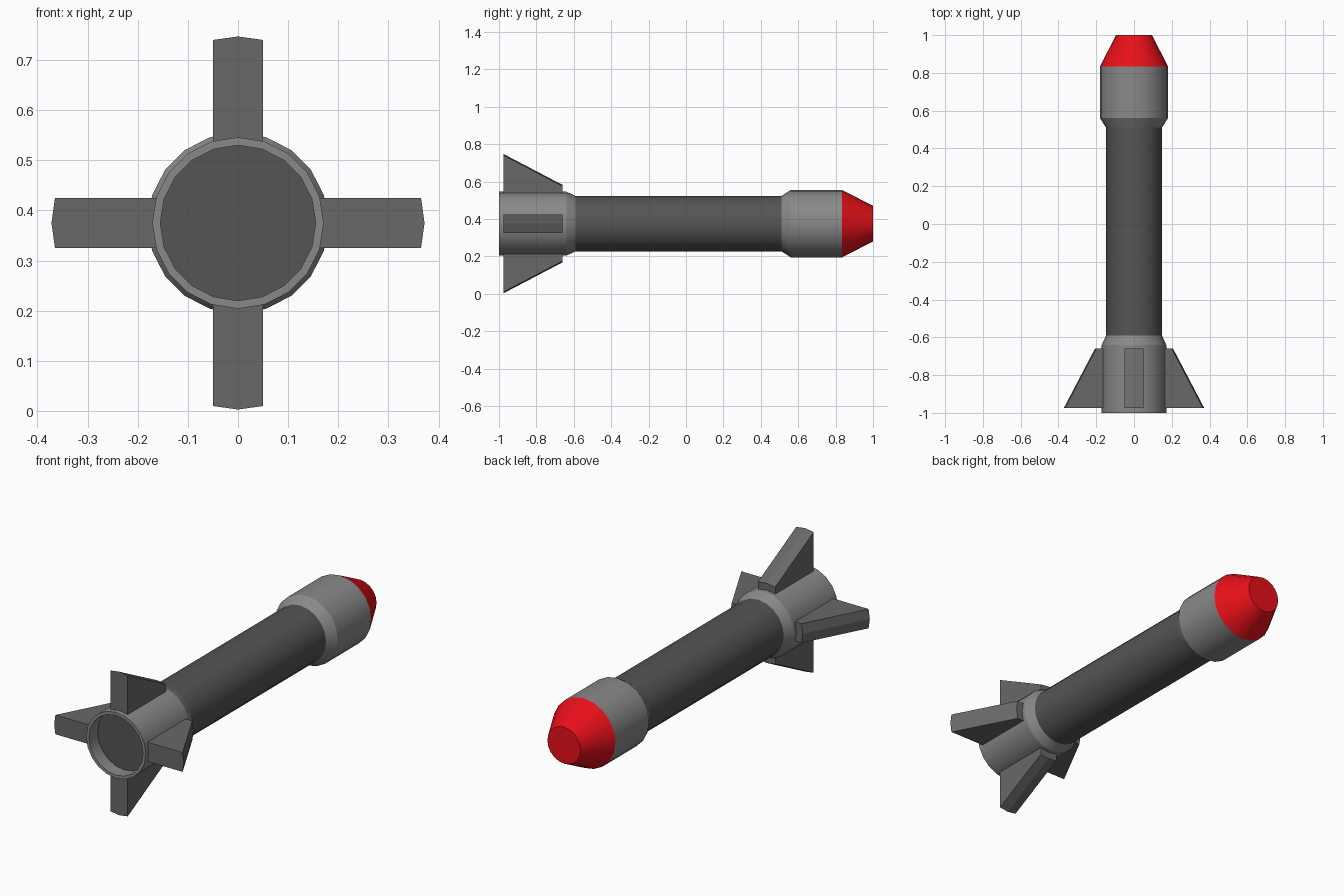
import bpy, bmesh, math

if "Cube" in bpy.data.objects:
    bpy.data.objects.remove(bpy.data.objects["Cube"])

ZC = 0.375      # height of the long axis
SIDES = 20


def material(name, rgb):
    m = bpy.data.materials.new(name)
    m.diffuse_color = (*rgb, 1)
    m.use_nodes = True
    m.node_tree.nodes["Principled BSDF"].inputs["Base Color"].default_value = m.diffuse_color
    return m


dark = material("dark_grey", (0.09, 0.09, 0.09))
mid = material("mid_grey", (0.14, 0.14, 0.14))
light = material("light_grey", (0.25, 0.25, 0.25))
red = material("red", (0.8, 0.005, 0.01))


def add_object(name, bm, mat, smooth):
    bmesh.ops.recalc_face_normals(bm, faces=bm.faces)
    mesh = bpy.data.meshes.new(name)
    bm.to_mesh(mesh)
    bm.free()
    mesh.materials.append(mat)
    ob = bpy.data.objects.new(name, mesh)
    ob.location.z = ZC
    bpy.context.collection.objects.link(ob)
    if smooth:
        bpy.ops.object.select_all(action='DESELECT')
        ob.select_set(True)
        bpy.context.view_layer.objects.active = ob
        bpy.ops.object.shade_smooth_by_angle(angle=math.radians(20))
    return ob


def turned(name, profile, mat, cap_start=False, cap_end=False):
    """Ring profile of (y, radius) points turned about the y axis."""
    bm = bmesh.new()
    rings = []
    for y, r in profile:
        rings.append([bm.verts.new((r * math.cos(a), y, r * math.sin(a)))
                      for a in (i * math.tau / SIDES for i in range(SIDES))])
    for a, b in zip(rings, rings[1:]):
        for i in range(SIDES):
            j = (i + 1) % SIDES
            bm.faces.new((a[i], a[j], b[j], b[i]))
    if cap_start:
        bm.faces.new(rings[0])
    if cap_end:
        bm.faces.new(rings[-1])
    return add_object(name, bm, mat, True)


# Body tube, with its tail plate set inside the hollow tail sleeve
turned("body_tube", [(-0.60, 0.148), (0.52, 0.148)], dark)
turned("tail_plate", [(-0.93, 0.155), (-0.925, 0.155)], dark, True, True)
turned("tail_sleeve", [(-0.93, 0.155), (-1.0, 0.155), (-1.0, 0.171),
                       (-0.64, 0.171), (-0.59, 0.148)], light)

# Warhead collar and blunt nose
turned("head_collar", [(0.51, 0.148), (0.56, 0.18), (0.835, 0.18)], light)
turned("nose_cone", [(0.835, 0.18), (1.0, 0.095)], red, False, True)


# Four thick tapered fins with a slightly ridged outer edge
def fin(index):
    bm = bmesh.new()
    ends = []
    for y, tip in ((-0.975, 0.372), (-0.66, 0.207)):
        section = [(-0.05, 0.16), (0.05, 0.16), (0.05, tip - 0.007),
                   (0, tip), (-0.05, tip - 0.007)]
        ends.append([bm.verts.new((x, y, z)) for x, z in section])
    a, b = ends
    for i in range(5):
        j = (i + 1) % 5
        bm.faces.new((a[i], a[j], b[j], b[i]))
    bm.faces.new(a)
    bm.faces.new(b)
    ob = add_object(f"tail_fin_{index + 1}", bm, mid, False)
    ob.rotation_euler.y = index * math.pi / 2


for k in range(4):
    fin(k)
